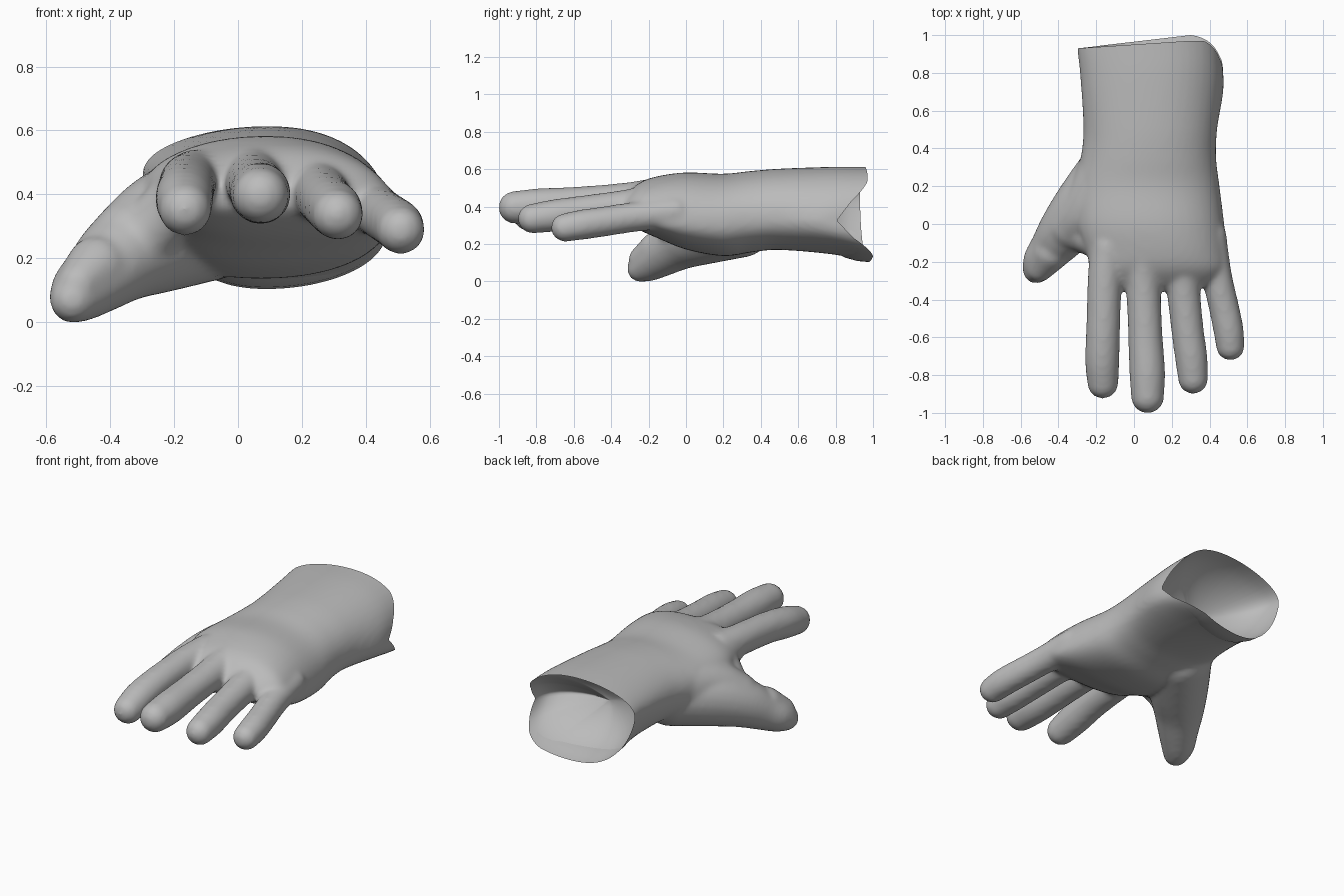
import bpy, bmesh, math
from mathutils import Vector

if "Cube" in bpy.data.objects:
    bpy.data.objects.remove(bpy.data.objects["Cube"])


def spow(v, p):
    return math.copysign(abs(v) ** p, v)


def smooth_path(path, steps):
    """Yield values running smoothly through the given stations."""
    pts = [Vector(p) for p in path]
    ext = [2 * pts[0] - pts[1]] + pts + [2 * pts[-1] - pts[-2]]
    for i in range(len(pts) - 1):
        a, b, c, d = ext[i:i + 4]
        for k in range(steps):
            t = k / steps
            yield 0.5 * (2 * b + (c - a) * t + (2 * a - 5 * b + 4 * c - d) * t * t
                         + (3 * b - a - 3 * c + d) * t ** 3)
    yield pts[-1]


def add_digit(bm, path):
    for p in smooth_path(path, 9):
        res = bmesh.ops.create_icosphere(bm, subdivisions=3, radius=p[3])
        bmesh.ops.translate(bm, verts=res["verts"], vec=p.xyz)


def add_loft(bm, sections, n=48):
    rings = []
    for y, xl, xr, top, bot, zl, zr in smooth_path(sections, 5):
        ring = []
        # the underside is leaner on the thumb side towards the cuff
        lean = 0.5 * min(1, max(0, (y - 0.3) / 0.4))
        for i in range(n):
            t = 2 * math.pi * i / n
            c, s = math.cos(t), math.sin(t)
            x = (xl + xr) / 2 + (xr - xl) / 2 * spow(c, 0.95)
            mid = zl + (zr - zl) * (x - xl) / (xr - xl)
            p = 0.8 + lean * max(0, -c) ** 0.5
            z = mid + (top - mid) * s ** 0.95 if s > 0 else mid - (mid - bot) * (-s) ** p
            ring.append(bm.verts.new((x, y, z)))
        rings.append(ring)
    for a, b in zip(rings, rings[1:]):
        for i in range(n):
            j = (i + 1) % n
            bm.faces.new((a[i], a[j], b[j], b[i]))
    bm.faces.new(rings[0])
    bm.faces.new(rings[-1][::-1])
    bmesh.ops.recalc_face_normals(bm, faces=bm.faces[:])


bm = bmesh.new()

# palm, wrist and cuff: y, left x, right x, top z, bottom z, left z, right z
add_loft(bm, [
    (1.02, -0.305, 0.46, 0.622, 0.10, 0.475, 0.33),
    (0.90, -0.30, 0.472, 0.622, 0.112, 0.47, 0.33),
    (0.75, -0.284, 0.472, 0.622, 0.152, 0.45, 0.34),
    (0.50, -0.268, 0.440, 0.612, 0.178, 0.41, 0.36),
    (0.35, -0.282, 0.435, 0.60, 0.165, 0.39, 0.35),
    (0.20, -0.31, 0.453, 0.585, 0.145, 0.38, 0.33),
    (0.00, -0.30, 0.478, 0.592, 0.18, 0.41, 0.33),
    (-0.15, -0.25, 0.492, 0.572, 0.24, 0.43, 0.34),
    (-0.24, -0.235, 0.487, 0.542, 0.28, 0.43, 0.36),
    (-0.31, -0.20, 0.42, 0.49, 0.325, 0.42, 0.38),
    (-0.35, -0.15, 0.32, 0.445, 0.36, 0.41, 0.39)])

# four fingers, thumb, thumb tip and thumb web: x, y, z, radius
digits = [
    [(-0.135, -0.12, 0.455, 0.095), (-0.155, -0.30, 0.445, 0.092), (-0.163, -0.55, 0.423, 0.091),
     (-0.168, -0.72, 0.393, 0.092), (-0.165, -0.842, 0.362, 0.083)],
    [(0.05, -0.08, 0.48, 0.10), (0.050, -0.30, 0.448, 0.093), (0.06, -0.58, 0.425, 0.092),
     (0.07, -0.78, 0.412, 0.096), (0.072, -0.915, 0.405, 0.088)],
    [(0.24, -0.08, 0.45, 0.10), (0.257, -0.30, 0.413, 0.091), (0.282, -0.55, 0.382, 0.087),
     (0.302, -0.70, 0.362, 0.087), (0.313, -0.82, 0.345, 0.08)],
    [(0.405, -0.06, 0.38, 0.085), (0.438, -0.27, 0.355, 0.081), (0.478, -0.45, 0.328, 0.081),
     (0.50, -0.56, 0.312, 0.081), (0.51, -0.647, 0.297, 0.076)],
    [(-0.10, 0.29, 0.32, 0.185), (-0.24, 0.11, 0.275, 0.174), (-0.352, -0.02, 0.22, 0.146),
     (-0.435, -0.125, 0.152, 0.116), (-0.488, -0.19, 0.11, 0.098), (-0.517, -0.243, 0.078, 0.073)],
    [(-0.44, -0.15, 0.18, 0.10), (-0.50, -0.24, 0.128, 0.068)],
    [(-0.13, 0.29, 0.37, 0.165), (-0.24, 0.09, 0.34, 0.14), (-0.335, -0.015, 0.27, 0.125)],
    [(-0.35, -0.03, 0.22, 0.12), (-0.27, -0.055, 0.30, 0.10), (-0.18, -0.09, 0.39, 0.10)]]
for path in digits:
    add_digit(bm, path)

mesh = bpy.data.meshes.new("hand_base")
bm.to_mesh(mesh)
bm.free()
hand = bpy.data.objects.new("hand", mesh)
bpy.context.collection.objects.link(hand)

# fuse the parts into one soft skin
rem = hand.modifiers.new("fuse", "REMESH")
rem.mode = "VOXEL"
rem.voxel_size = 0.014
smo = hand.modifiers.new("soften", "SMOOTH")
smo.factor = 0.5
smo.iterations = 10
deps = bpy.context.evaluated_depsgraph_get()
skin = bpy.data.meshes.new_from_object(hand.evaluated_get(deps))
hand.modifiers.clear()
hand.data = skin
skin.name = "hand_skin"

# open the cuff and shape its slanted, notched rim
bm = bmesh.new()
bm.from_mesh(skin)
bmesh.ops.bisect_plane(bm, geom=bm.verts[:] + bm.edges[:] + bm.faces[:],
                       plane_co=(0, 0.9, 0), plane_no=(0, 1, 0), clear_outer=True)
for v in bm.verts:
    x, y, z = v.co
    if y > 0.5:
        across = min(1, max(0, (x + 0.3) / 0.6))
        low = min(1, max(0, (0.5 - z) / 0.3))
        side = min(1, max(0, (x - 0.30) / 0.15))
        notch = 0.18 * side * max(0, 1 - abs(z - 0.335) / 0.21)
        rim = 0.93 + (0.04 + 0.03 * low) * across - notch
        v.co.y = 0.5 + (y - 0.5) * (rim - 0.5) / 0.4

# hollow inside of the cuff, a rounded bowl
loop = [e for e in bm.edges if e.is_boundary]
rim_edges = loop[:]
centre = Vector((0.085, 0.93, 0.36))
rim_pos = {v: v.co.copy() for e in loop for v in e.verts}
steps = 8
for k in range(1, steps + 1):
    a = 0.5 * math.pi * k / steps
    res = bmesh.ops.extrude_edge_only(bm, edges=loop)["geom"]
    loop = [g for g in res if isinstance(g, bmesh.types.BMEdge) and g.is_boundary]
    nxt = {}
    for v in {v for e in loop for v in e.verts}:
        src = min((o for o in (e.other_vert(v) for e in v.link_edges) if o in rim_pos),
                  key=lambda o: (o.co - v.co).length)
        nxt[v] = rim_pos[src]
    s, depth = max(0.02, math.cos(a) ** 1.2), 0.3 * math.sin(a)
    for v, r in nxt.items():
        v.co = centre + (r - centre) * s - Vector((0, depth, 0))
    rim_pos = nxt
bmesh.ops.holes_fill(bm, edges=loop, sides=0)

# smooth everywhere except across the rim
for f in bm.faces:
    f.smooth = True
for e in bm.edges:
    e.smooth = True
for e in rim_edges:
    e.smooth = False
bm.to_mesh(skin)
bm.free()

grey = bpy.data.materials.new("plain_grey")
grey.diffuse_color = (0.5, 0.5, 0.5, 1)
grey.use_nodes = True
grey.node_tree.nodes["Principled BSDF"].inputs["Base Color"].default_value = grey.diffuse_color
skin.materials.clear()
skin.materials.append(grey)

# settle exactly on the ground
low = min(v.co.z for v in skin.vertices)
for v in skin.vertices:
    v.co.z -= low
